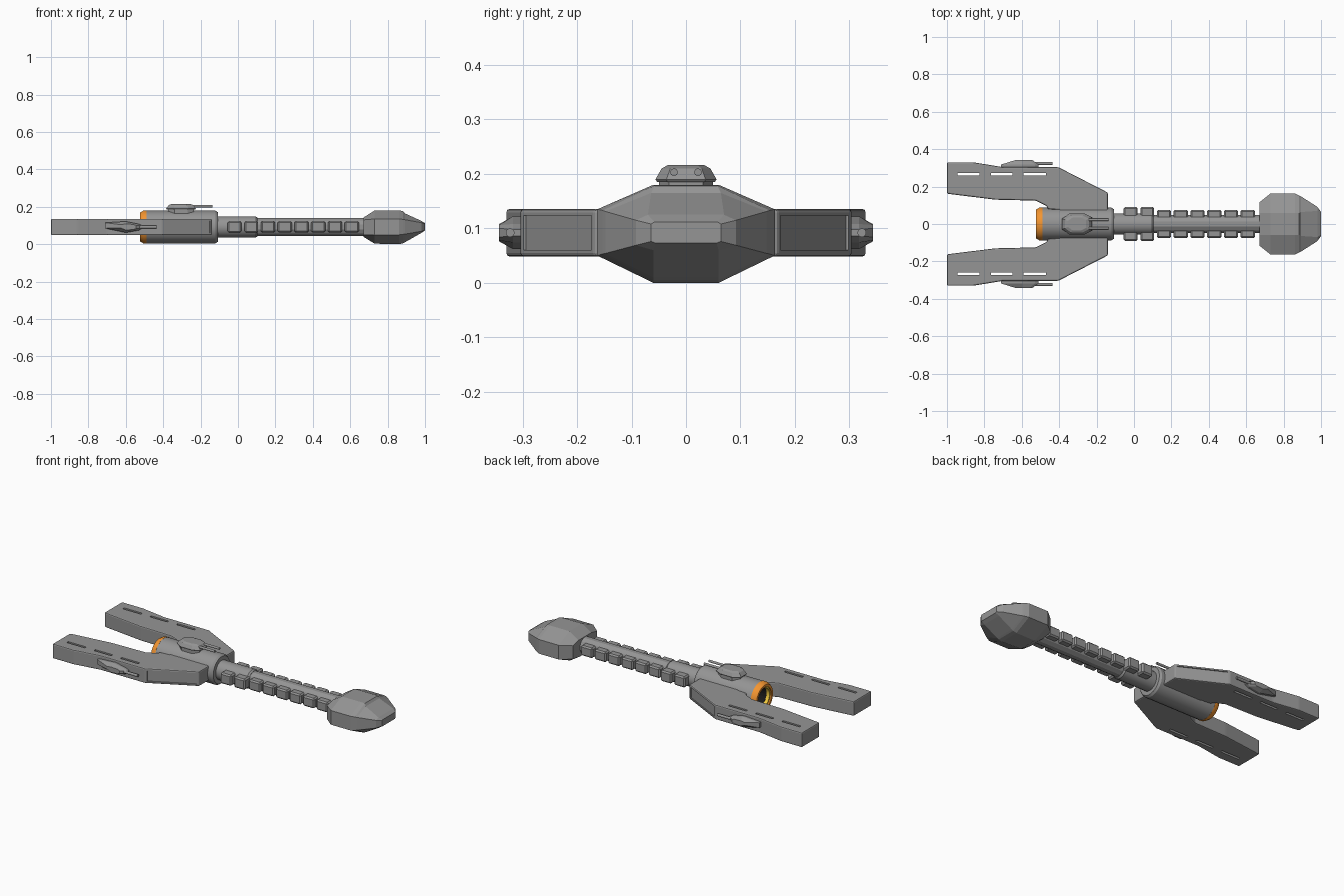
import bpy, bmesh, math
from mathutils import Vector

if "Cube" in bpy.data.objects:
    bpy.data.objects.remove(bpy.data.objects["Cube"])

CZ = 0.092  # height of the ship's long axis
GREY = (.3, .3, .3, 1)


def paint(color):
    name = "paint_%02d_%02d_%02d" % tuple(int(c * 99) for c in color[:3])
    mat = bpy.data.materials.get(name) or bpy.data.materials.new(name)
    mat.diffuse_color = color
    mat.use_nodes = True
    mat.node_tree.nodes["Principled BSDF"].inputs["Base Color"].default_value = mat.diffuse_color
    return mat


def finish(bm, name, color=GREY, smooth=False):
    bmesh.ops.recalc_face_normals(bm, faces=bm.faces)
    me = bpy.data.meshes.new(name)
    bm.to_mesh(me)
    bm.free()
    me.materials.append(paint(color))
    ob = bpy.data.objects.new(name, me)
    bpy.context.collection.objects.link(ob)
    if smooth:
        bpy.ops.object.select_all(action='DESELECT')
        ob.select_set(True)
        bpy.context.view_layer.objects.active = ob
        bpy.ops.object.shade_smooth_by_angle(angle=math.radians(32))
    return ob


def loft(name, rings, color=GREY, bevel=0, closed=False, smooth=False):
    """Skin a list of equal-length point rings; cap the ends unless closed."""
    bm = bmesh.new()
    vs = [[bm.verts.new(p) for p in r] for r in rings]
    n = len(vs[0])
    pairs = list(zip(vs, vs[1:])) + ([(vs[-1], vs[0])] if closed else [])
    for a, b in pairs:
        for i in range(n):
            j = (i + 1) % n
            bm.faces.new((a[i], a[j], b[j], b[i]))
    if not closed:
        bm.faces.new(vs[0])
        bm.faces.new(vs[-1])
    if bevel:
        bmesh.ops.recalc_face_normals(bm, faces=bm.faces)
        bmesh.ops.bevel(bm, geom=bm.edges[:], offset=bevel, segments=1, affect='EDGES')
    return finish(bm, name, color, smooth)


def lathe(name, profile, y=0, z=CZ, n=24, **kw):
    """Revolve (x, radius) points about an axis parallel to x."""
    rings = []
    for x, r in profile:
        rings.append([(x, y + r * math.cos(2 * math.pi * (i + .5) / n),
                       z + r * math.sin(2 * math.pi * (i + .5) / n)) for i in range(n)])
    return loft(name, rings, **kw)


def box(name, x0, x1, y0, y1, z0, z1, bevel=0):
    ring = lambda z: [(x0, y0, z), (x1, y0, z), (x1, y1, z), (x0, y1, z)]
    return loft(name, [ring(z0), ring(z1)], bevel=bevel)


# Head: faceted hull lofted along x (x, top half-width, top z, side half-width, side z's, bottom half-width, bottom z)
sections = [
    (0.67, .06, .142, .115, .13, .05, .05, .04),
    (0.73, .06, .18, .163, .135, .05, .055, .003),
    (0.86, .06, .18, .163, .135, .05, .06, 0),
    (0.882, .058, .178, .153, .133, .053, .06, .005),
    (0.892, .064, .165, .148, .131, .054, .06, .01),
    (0.98, .07, .125, .092, .115, .069, .06, .06),
    (1.0, .058, .112, .064, .108, .076, .056, .073)]
rings = []
for x, wt, zt, ws, z1, z2, wb, zb in sections:
    half = [(wt, zt), (ws, z1), (ws, z2), (wb, zb)]
    rings.append([(x, y, z) for y, z in half] + [(x, -y, z) for y, z in reversed(half)])
loft("head_hull", rings)

# Neck: collar, spine and side blocks
lathe("neck_collar", [(-.13, .07), (-.108, .07), (-.108, .057), (.095, .057), (.105, .05)], smooth=True)
lathe("neck_spine", [(.09, .049), (.68, .049)], n=12)
for s in (-1, 1):
    for x in (-.055, .035):
        a, b = sorted((s * .03, s * .092))
        box("collar_block", x, x + .073, a, b, .06, .125, .008)
    for i in range(6):
        x = .122 + i * .0895
        a, b = sorted((s * .025, s * .076))
        box("neck_block", x, x + .077, a, b, .063, .124, .008)

# Fuselage and hollow engine
lathe("fuselage", [(-.40, .06), (-.495, .06), (-.495, .088), (-.12, .088), (-.108, .08)], smooth=True)
lathe("engine_ring", [(-.49, .089), (-.505, .089), (-.523, .078), (-.523, .064), (-.49, .064)],
      color=(.9, .3, .03, 1), closed=True, smooth=True)
lathe("engine_inner_ring", [(-.515, .066), (-.515, .056), (-.495, .056), (-.495, .066)],
      color=(.9, .6, .05, 1), closed=True, smooth=True)
lathe("engine_bore", [(-.42, .001), (-.42, .0585), (-.493, .0585), (-.493, .0597), (-.41, .0597)],
      color=(.01, .01, .01, 1))

# Wings: bevelled plan outline, inset leading edge, through slots
plan = [(-1, .33), (-.86, .33), (-.70, .304), (-.405, .304), (-.14, .168), (-.14, 0),
        (-.36, 0), (-.40, .075), (-.46, .08), (-.468, .097), (-.525, .125), (-.74, .13), (-1, .162)]
for s, side in ((1, "left"), (-1, "right")):
    bm = bmesh.new()
    base = bm.faces.new([bm.verts.new((x, s * y, .048)) for x, y in plan])
    top = bmesh.ops.extrude_face_region(bm, geom=[base])
    bmesh.ops.translate(bm, vec=(0, 0, .088),
                        verts=[v for v in top["geom"] if isinstance(v, bmesh.types.BMVert)])
    bmesh.ops.recalc_face_normals(bm, faces=bm.faces)
    bmesh.ops.bevel(bm, geom=bm.edges[:], offset=.007, segments=2, profile=.5, affect='EDGES')
    lead = Vector((.136, s * .265, 0)).normalized()
    faces = [f for f in bm.faces if f.normal.dot(lead) > .99 and f.calc_area() > .005]
    bmesh.ops.inset_region(bm, faces=faces, thickness=.007, depth=0)
    bmesh.ops.inset_region(bm, faces=faces, thickness=.001, depth=-.005)
    wing = finish(bm, side + "_wing")
    for x0, x1 in ((-.945, -.825), (-.765, -.65), (-.59, -.47)):
        a, b = sorted((s * .258, s * .272))
        cutter = box("slot_cutter", x0, x1, a, b, 0, .2)
        cutter.hide_render = True
        cutter.hide_viewport = True
        mod = wing.modifiers.new("slot", 'BOOLEAN')
        mod.operation = 'DIFFERENCE'
        mod.solver = 'EXACT'
        mod.object = cutter
    # Apply the cuts, then drop the cutters
    bpy.context.view_layer.update()
    dg = bpy.context.evaluated_depsgraph_get()
    cut = bpy.data.meshes.new_from_object(wing.evaluated_get(dg))
    wing.modifiers.clear()
    wing.data = cut
    for ob in [o for o in bpy.data.objects if o.name.startswith("slot_cutter")]:
        bpy.data.objects.remove(ob)

    # Side gun pod: tapered blister with a barrel
    inner = [(-.71, .085), (-.71, .115), (-.60, .122), (-.53, .108), (-.51, .098),
             (-.51, .086), (-.53, .074), (-.60, .062)]
    outer = [(-.63, .088), (-.63, .105), (-.60, .108), (-.56, .106), (-.545, .1),
             (-.545, .084), (-.56, .078), (-.60, .076)]
    loft(side + "_gun_pod", [[(x, s * .295, z) for x, z in inner],
                             [(x, s * .318, z) for x, z in inner],
                             [(x, s * .343, z) for x, z in outer]])
    lathe(side + "_gun_barrel", [(-.56, .008), (-.437, .008)], y=s * .323, z=CZ, n=12)

# Turret on the fuselage
tplan = [(-.385, .028), (-.345, .056), (-.265, .056), (-.225, .036)]
tplan += [(x, -y) for x, y in reversed(tplan)]
scaled = lambda k, z: [(-.305 + (x + .305) * k, y * k, z) for x, y in tplan]
loft("turret_base", [scaled(.88, .15), scaled(.88, .19)])
loft("turret", [scaled(.95, .185), scaled(1, .19), scaled(.8, .21), scaled(.6, .216)])
for y in (-.022, .022):
    lathe("turret_barrel", [(-.28, .007), (-.137, .007)], y=y, z=.203, n=12)
